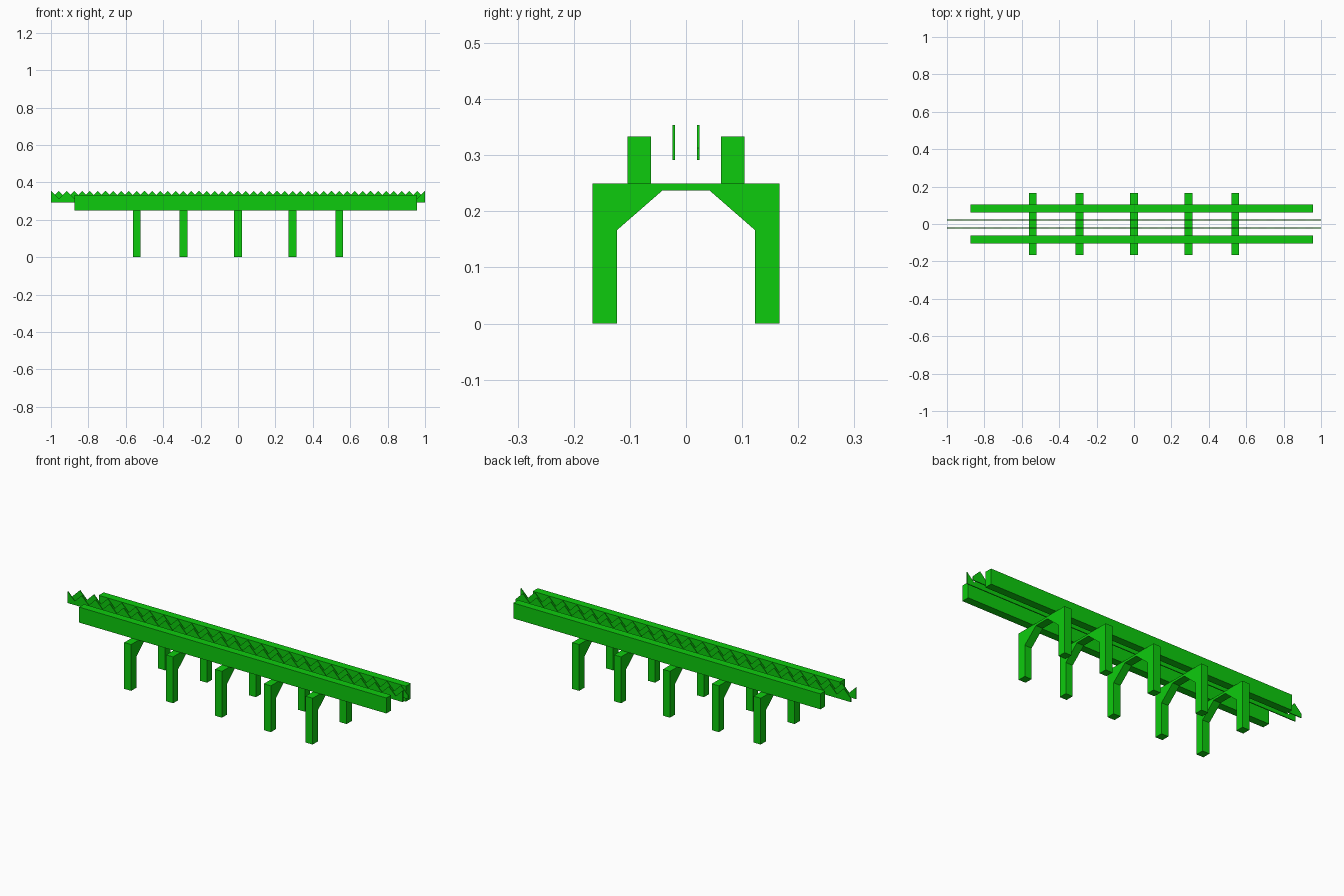
import bpy

cube = bpy.data.objects.get("Cube")
if cube:
    bpy.data.objects.remove(cube, do_unlink=True)

U = 1 / 24  # building module

green = bpy.data.materials.new("bright_green")
green.use_nodes = True
green.diffuse_color = (0.004, 0.6, 0.004, 1)
green.node_tree.nodes["Principled BSDF"].inputs["Base Color"].default_value = green.diffuse_color


def extrude(name, profile, axis, low, high):
    """Prism from a 2D profile, (y, z) along x or (x, z) along y."""
    n = len(profile)
    place = (lambda p, t: (t, p[0], p[1])) if axis == "x" else (lambda p, t: (p[0], t, p[1]))
    verts = [[c * U for c in place(p, t)] for t in (low, high) for p in profile]
    faces = [list(range(n))[::-1], list(range(n, 2 * n))]
    faces += [[i, (i + 1) % n, (i + 1) % n + n, i + n] for i in range(n)]
    if axis == "y":
        faces = [f[::-1] for f in faces]
    mesh = bpy.data.meshes.new(name)
    mesh.from_pydata(verts, [], faces)
    mesh.materials.append(green)
    obj = bpy.data.objects.new(name, mesh)
    bpy.context.collection.objects.link(obj)
    return obj


# Trestle supports with chamfered inner corners
half = [(4, 6), (4, 0), (2.95, 0), (2.95, 4), (1, 5.7)]
outline = half + [(-y, z) for y, z in reversed(half)]
for i, x in enumerate((-13, -7, 0, 7, 13)):
    extrude(f"trestle_{i + 1}", outline[::-1], "x", x - 0.5, x + 0.5)

# Side beams and toothed racks, one per side
for side, s in (("front", -1), ("back", 1)):
    a, b = sorted((1.5 * s, 2.5 * s))
    beam = [(a, 6), (b, 6), (b, 8), (a, 8)]
    extrude(f"{side}_beam", beam, "x", -21, 23)

    # Teeth of the two racks are staggered by half a pitch
    teeth = [(x, 8.5 if (x % 2 == 0) == (s < 0) else 7.5) for x in range(24, -25, -1)]
    a, b = sorted((0.46 * s, 0.58 * s))
    extrude(f"{side}_rack", [(-24, 7), (24, 7)] + teeth, "y", a, b)
